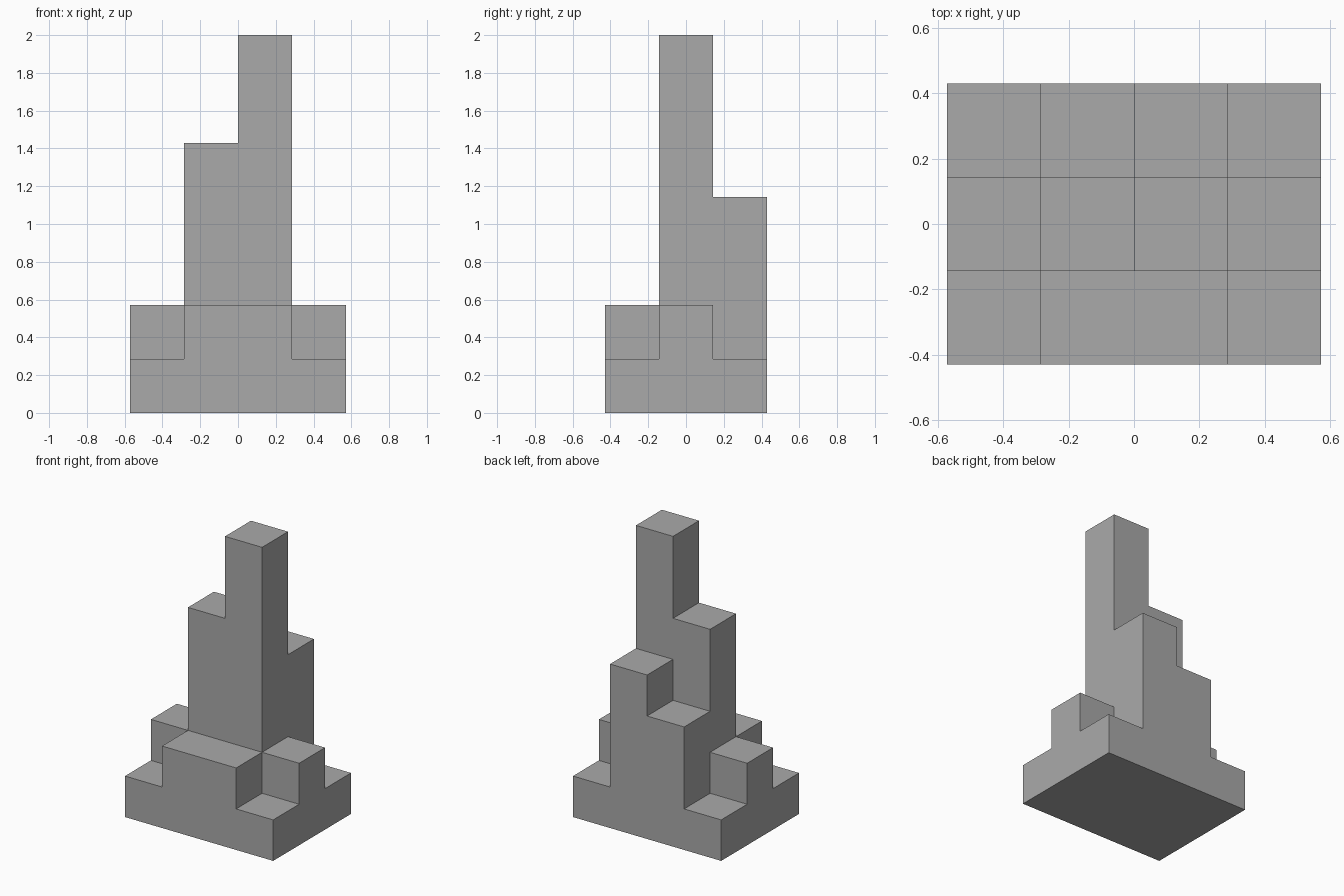
import bpy, bmesh, math

if "Cube" in bpy.data.objects:
    bpy.data.objects.remove(bpy.data.objects["Cube"], do_unlink=True)

U = 2 / 7  # one block
# Tower heights in blocks: rows run front to back, columns along +x
HEIGHTS = [
    [1, 2, 2, 1],
    [2, 5, 7, 2],
    [1, 3, 4, 1],
]
ROWS, COLS = len(HEIGHTS), len(HEIGHTS[0])


def height(i, j):
    return HEIGHTS[j][i] if 0 <= i < COLS and 0 <= j < ROWS else 0


def quad(bm, corners):
    bm.faces.new([bm.verts.new(((x - COLS / 2) * U, (y - ROWS / 2) * U, z * U))
                  for x, y, z in corners])


bm = bmesh.new()
for j in range(ROWS):
    for i in range(COLS):
        h = height(i, j)
        ring = [(i, j), (i + 1, j), (i + 1, j + 1), (i, j + 1)]
        # Roof and underside of each column
        quad(bm, [(x, y, h) for x, y in ring])
        quad(bm, [(x, y, 0) for x, y in reversed(ring)])
        # Walls only where the neighbour is lower
        for k, (di, dj) in enumerate([(0, -1), (1, 0), (0, 1), (-1, 0)]):
            a, b = ring[k], ring[(k + 1) % 4]
            for z in range(height(i + di, j + dj), h):
                quad(bm, [(*a, z), (*b, z), (*b, z + 1), (*a, z + 1)])

# Weld into one closed shell and merge coplanar faces
bmesh.ops.remove_doubles(bm, verts=bm.verts, dist=1e-4)
bmesh.ops.dissolve_limit(bm, angle_limit=math.radians(1),
                         verts=bm.verts, edges=bm.edges)
bmesh.ops.recalc_face_normals(bm, faces=bm.faces)

mesh = bpy.data.meshes.new("stepped_tower")
bm.to_mesh(mesh)
bm.free()
tower = bpy.data.objects.new("stepped_tower", mesh)
bpy.context.collection.objects.link(tower)

# Plain grey stone
grey = bpy.data.materials.new("stone_grey")
grey.use_nodes = True
colour = (0.4, 0.4, 0.4, 1)
grey.diffuse_color = colour
grey.node_tree.nodes["Principled BSDF"].inputs["Base Color"].default_value = colour
mesh.materials.append(grey)
